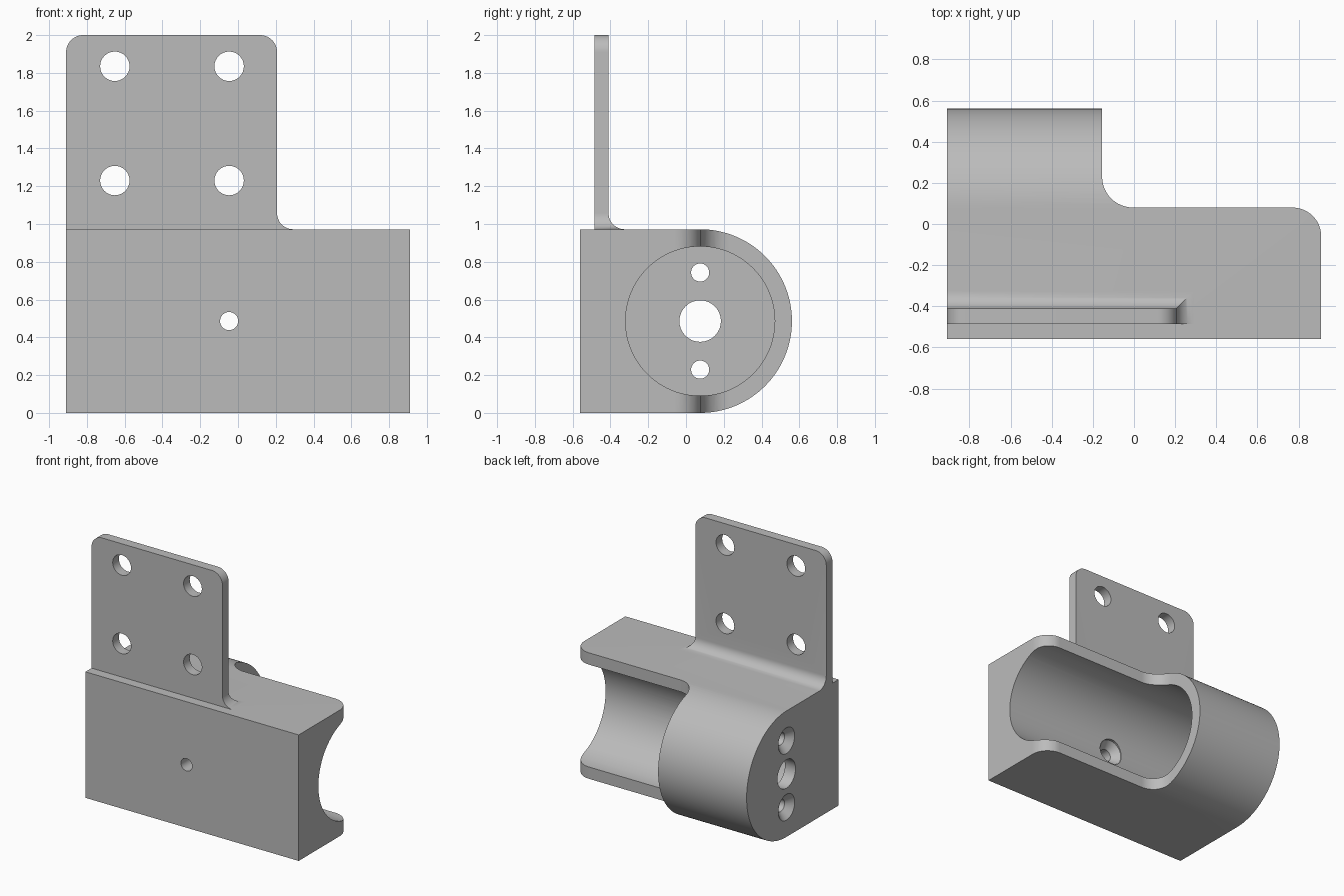
import bpy, bmesh
from math import sin, cos, radians

if "Cube" in bpy.data.objects:
    bpy.data.objects.remove(bpy.data.objects["Cube"])

grey = bpy.data.materials.new("plain grey")
grey.use_nodes = True
grey.diffuse_color = (0.5, 0.5, 0.5, 1)
grey.node_tree.nodes["Principled BSDF"].inputs["Base Color"].default_value = (0.5, 0.5, 0.5, 1)

PLACE = {"x": lambda u, v, w: (w, u, v),
         "y": lambda u, v, w: (u, w, v),
         "z": lambda u, v, w: (u, v, w)}


def arc(cu, cv, r, start, end, steps=12):
    """Points along an arc, angles in degrees."""
    angles = [radians(start + (end - start) * i / steps) for i in range(steps + 1)]
    return [(cu + r * cos(a), cv + r * sin(a)) for a in angles]


def loft(name, axis, sections):
    """Solid through (position, outline) sections along an axis."""
    bm = bmesh.new()
    rings = [[bm.verts.new(PLACE[axis](u, v, w)) for u, v in pts] for w, pts in sections]
    for a, b in zip(rings, rings[1:]):
        for i in range(len(a)):
            j = (i + 1) % len(a)
            bm.faces.new((a[i], a[j], b[j], b[i]))
    bm.faces.new(rings[0])
    bm.faces.new(rings[-1])
    bmesh.ops.recalc_face_normals(bm, faces=bm.faces)
    mesh = bpy.data.meshes.new(name)
    bm.to_mesh(mesh)
    bm.free()
    mesh.materials.append(grey)
    obj = bpy.data.objects.new(name, mesh)
    bpy.context.collection.objects.link(obj)
    return obj


def prism(name, axis, outline, low, high):
    return loft(name, axis, [(low, outline), (high, outline)])


def drill(name, axis, u, v, stations, steps=32):
    """Round cutter from (position, radius) stations."""
    return loft(name, axis, [(w, arc(u, v, r, 0, 360, steps)[:-1]) for w, r in stations])


def combine(target, tool, operation="DIFFERENCE"):
    mod = target.modifiers.new("cut", "BOOLEAN")
    mod.operation, mod.solver, mod.object = operation, "EXACT", tool
    bpy.context.view_layer.objects.active = target
    bpy.ops.object.modifier_apply(modifier=mod.name)
    bpy.data.objects.remove(tool)


END, FRONT, TOP = 0.91, -0.56, 0.972
CY, CZ, R = 0.075, 0.486, 0.486

# Housing: flat front block with a round back
body = prism("housing", "x", [(FRONT, TOP), (FRONT, 0)] + arc(CY, CZ, R, -90, 90, 64), -END, END)

# Bore, open at one end
combine(body, drill("bore", "x", CY, CZ, [(-END + 0.09, 0.395), (END + 0.1, 0.395)], 96))

# Cutaway at the back, with rounded corners
cut = (arc(-0.005, 0.23, 0.15, 180, 270) + arc(0.77, -0.06, 0.14, 90, 0)
       + [(END, -0.1), (1.1, -0.1), (1.1, 0.8), (-0.155, 0.8)])
combine(body, prism("cutaway", "z", cut, -0.2, 1.2))

# End wall: central hole and two countersunk screw holes
combine(body, drill("end_hole", "x", CY, CZ, [(-1, 0.11), (-0.7, 0.11)]))
for z in (CZ - 0.257, CZ + 0.257):
    combine(body, drill("end_screw", "x", CY, z,
                        [(-0.92, 0.11), (-0.86, 0.048), (-0.7, 0.048)]))

# Front wall screw hole, countersunk from the bore
combine(body, drill("front_screw", "y", -0.047, CZ,
                    [(-0.7, 0.048), (-0.38, 0.048), (-0.325, 0.1), (-0.2, 0.1)]))

# Mounting plate: rounded outline crossed with a filleted section
FIL, SIDE, BACK = 0.085, 0.207, -0.41
outline = (arc(-0.82, 1.91, 0.09, 180, 90) + arc(SIDE - 0.09, 1.91, 0.09, 90, 0)
           + arc(SIDE + FIL, TOP + FIL, FIL, 180, 270)
           + [(SIDE + FIL, 0.9), (-END, 0.9)])
section = ([(-0.485, 0.88), (-0.485, 2.1), (BACK, 2.1)]
           + arc(BACK + FIL, TOP + FIL, FIL, 180, 270) + [(BACK + FIL, 0.88)])
plate = prism("mounting_plate", "y", outline, -0.7, -0.2)
combine(plate, prism("plate_section", "x", section, -1.1, 0.6), "INTERSECT")
for x in (-0.652, -0.047):
    for z in (1.23, 1.835):
        combine(plate, drill("plate_hole", "y", x, z, [(-0.7, 0.078), (-0.2, 0.078)]))

# Join into one bracket and smooth the curved faces
combine(body, plate, "UNION")
body.name = "bracket_housing"
bpy.ops.object.select_all(action="DESELECT")
body.select_set(True)
bpy.context.view_layer.objects.active = body
bpy.ops.object.shade_smooth_by_angle(angle=radians(30))
